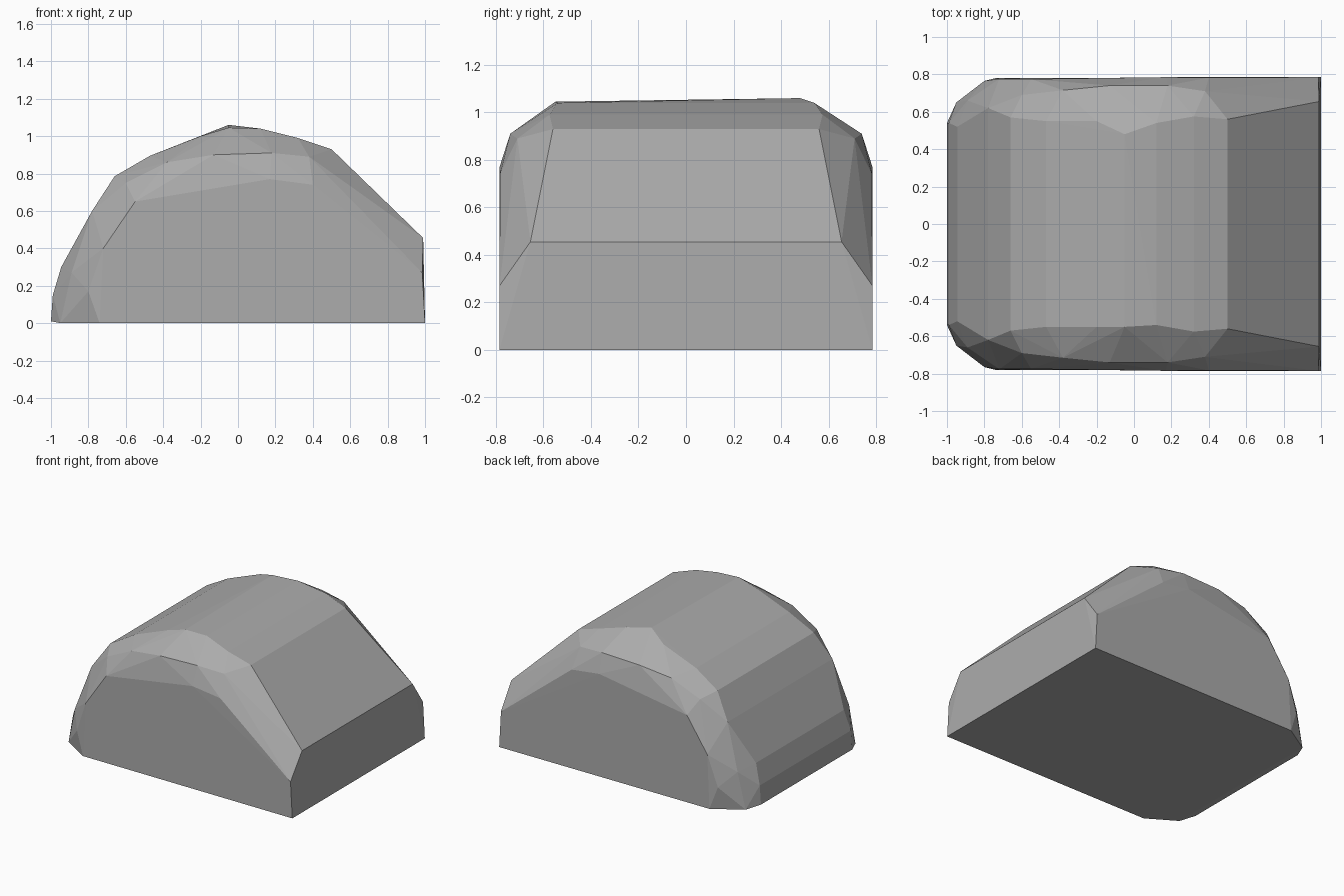
import bpy
import bmesh

cube = bpy.data.objects.get("Cube")
if cube:
    bpy.data.objects.remove(cube, do_unlink=True)

# Stone colour
stone = bpy.data.materials.new("stone grey")
stone.use_nodes = True
grey = (0.41, 0.41, 0.41, 1)
stone.diffuse_color = grey
stone.node_tree.nodes["Principled BSDF"].inputs["Base Color"].default_value = grey

# Each point is (x, half depth, z), mirrored front to back
crown = [(-1, .54, .01), (-.99, .54, .15), (-.945, .52, .3), (-.66, .57, .785),
         (-.47, .55, .895), (-.2, .55, 1.0), (.12, .54, 1.04),
         (.32, .575, .99), (.5, .56, .93), (.99, .655, .455)]
bevel = [(-.95, .65, 0), (-.89, .66, .27), (-.78, .62, .6), (-.6, .69, .75),
         (-.38, .715, .86), (-.13, .74, .9), (.18, .74, .91), (.38, .71, .89)]
flat_end = [(-.8, .765, .17), (-.74, .78, 0), (-.72, .776, .4), (-.55, .775, .65),
            (.17, .785, .77), (.4, .783, .74), (.985, .785, .27), (1, .785, 0)]

# Faceted boulder wrapped around the mirrored rings
bm = bmesh.new()
for x, y, z in crown + bevel + flat_end:
    for side in (-1, 1):
        bm.verts.new((x, side * y, z))
# Slightly uneven top ridge
bm.verts.new((-.05, -.55, 1.045))
bm.verts.new((-.05, .48, 1.06))

hull = bmesh.ops.convex_hull(bm, input=bm.verts)
spare = {v for v in hull["geom_interior"] + hull["geom_unused"]
         if isinstance(v, bmesh.types.BMVert)}
bmesh.ops.delete(bm, geom=list(spare), context="VERTS")
bmesh.ops.dissolve_limit(bm, angle_limit=0.02, verts=bm.verts, edges=bm.edges)
bmesh.ops.recalc_face_normals(bm, faces=bm.faces)

mesh = bpy.data.meshes.new("boulder")
bm.to_mesh(mesh)
bm.free()
mesh.materials.append(stone)
boulder = bpy.data.objects.new("boulder", mesh)
bpy.context.collection.objects.link(boulder)
